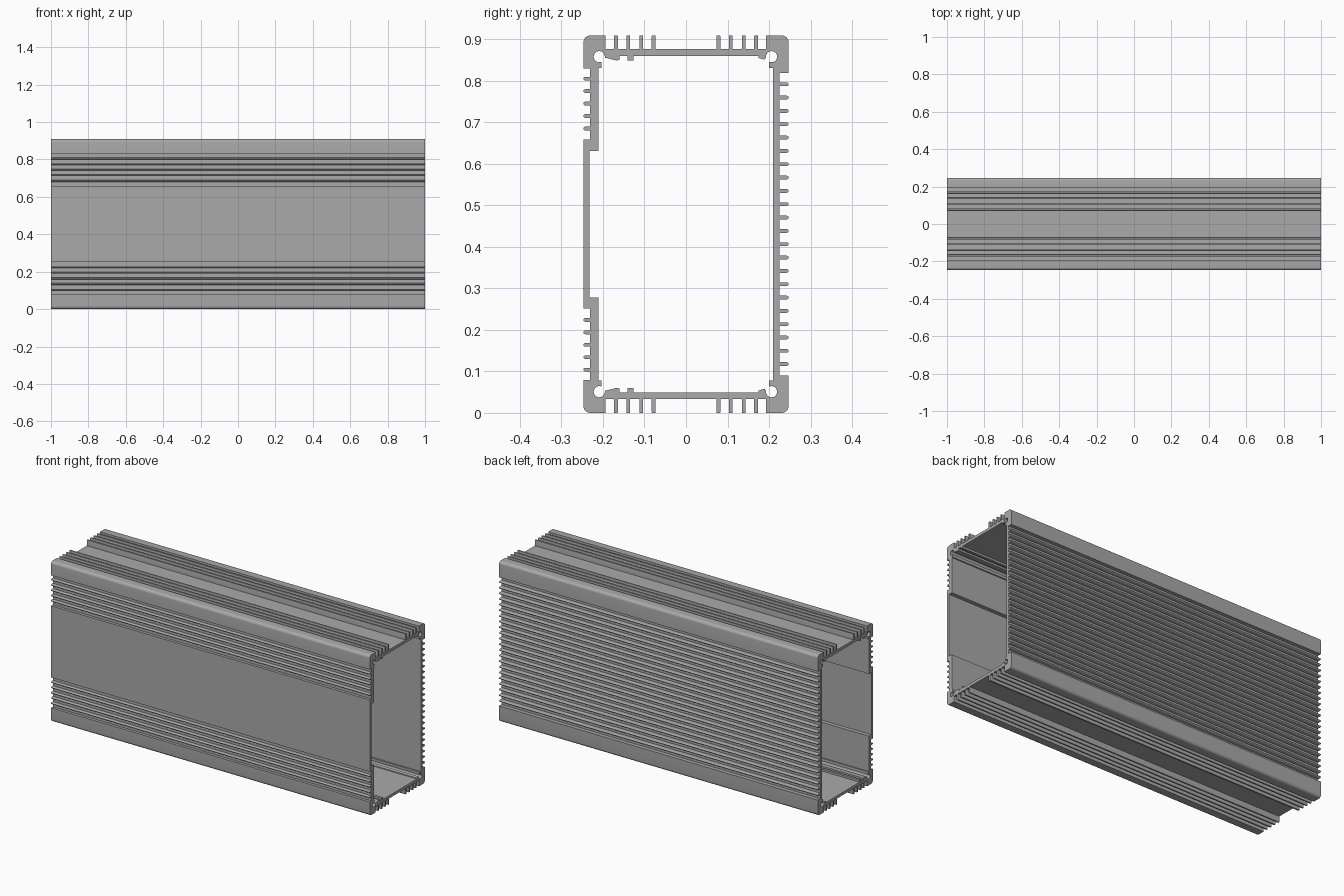
import bpy
import bmesh
from math import radians, sin, cos

cube = bpy.data.objects.get("Cube")
if cube:
    bpy.data.objects.remove(cube, do_unlink=True)

LENGTH = 2.0
MID = 0.4545          # height of the mirror plane of the section
TOP = 0.909
FRONT, BACK = -0.247, 0.247
HALF_FIN = 0.0046


def arc(cy, cz, r, start, end, steps):
    """Points on an arc, angles in degrees."""
    return [(cy + r * cos(radians(start + (end - start) * i / steps)),
             cz + r * sin(radians(start + (end - start) * i / steps)))
            for i in range(steps + 1)]


def fin(root, tip, centre, heading):
    """Round-ended cooling fin; heading is the outward angle of its tip."""
    dy, dz = round(cos(radians(heading))), round(sin(radians(heading)))
    sy, sz = dz * HALF_FIN, -dy * HALF_FIN
    r = HALF_FIN if dy else 0.0015
    flat = HALF_FIN - r

    def place(u, v):      # u along the fin, v across it
        return (u if dy else centre + v * dz, u if dz else centre - v * dy)
    sign = dy + dz
    end = tip - sign * r
    points = [place(root, -HALF_FIN)]
    points += [place(end + sign * r * sin(radians(a)), -flat - r * cos(radians(a)))
               for a in (0, 30, 60, 90)]
    points += [place(end + sign * r * sin(radians(a)), flat + r * cos(radians(a)))
               for a in (90, 60, 30, 0)]
    return points + [place(root, HALF_FIN)]


def mirrored(half):
    """Close a half section by reflecting it in the mid plane."""
    return half + [(y, 2 * MID - z) for y, z in reversed(half)]


# Outer half section: front panel, front fins, corner, top fins, corner, back fins
outer = [(FRONT, 0.658), (-0.231, 0.658)]
for i in range(5):
    outer += fin(-0.231, FRONT, 0.685 + 0.030 * i, 180)
outer += [(-0.231, 0.830), (FRONT, 0.830)]
outer += arc(FRONT + 0.016, TOP - 0.016, 0.016, 180, 90, 6)
outer += [(-0.194, TOP), (-0.194, 0.876)]
for y in (-0.169, -0.139, -0.108, -0.078, 0.078, 0.108, 0.139, 0.169):
    outer += fin(0.876, TOP, y, 90)
outer += [(0.193, 0.876), (0.193, TOP)]
outer += arc(BACK - 0.016, TOP - 0.016, 0.016, 90, 0, 6)
outer += [(BACK, 0.819), (0.225, 0.819)]
for i in reversed(range(11)):
    outer += fin(0.225, BACK, MID + 0.0161 + 0.0321 * i, 0)

# Inner half section: back wall, screw channel, ceiling ribs, screw channel, front step
inner = [(0.210, 0.831), (0.200, 0.831), (0.200, 0.842)]
inner += arc(0.206, 0.858, 0.0135, -115, 190, 18)
inner += [(0.189, 0.851), (0.175, 0.855), (0.175, 0.860)]
inner += [(-0.127, 0.860), (-0.127, 0.849), (-0.141, 0.849), (-0.141, 0.860)]
inner += [(-0.160, 0.860), (-0.160, 0.850), (-0.168, 0.849), (-0.192, 0.855)]
inner += arc(-0.209, 0.858, 0.0135, -10, 295, 18)
inner += [(-0.204, 0.842), (-0.204, 0.831), (-0.211, 0.831)]
inner += [(-0.211, 0.631), (-0.233, 0.631)]

# Extrude the hollow section along the length
curve = bpy.data.curves.new("extruded_housing", "CURVE")
curve.dimensions = "2D"
curve.fill_mode = "BOTH"
curve.extrude = LENGTH / 2
for outline in (mirrored(outer), mirrored(inner)):
    spline = curve.splines.new("POLY")
    spline.points.add(len(outline) - 1)
    for point, (y, z) in zip(spline.points, outline):
        point.co = (y, z, 0, 1)
    spline.use_cyclic_u = True

housing = bpy.data.objects.new("extruded_housing", curve)
housing.rotation_euler = (radians(90), 0, radians(90))
bpy.context.collection.objects.link(housing)
bpy.ops.object.select_all(action="DESELECT")
bpy.context.view_layer.objects.active = housing
housing.select_set(True)
bpy.ops.object.convert(target="MESH")
housing = bpy.context.object
bpy.ops.object.transform_apply(location=False, rotation=True, scale=False)

# Weld the end caps to the walls
bm = bmesh.new()
bm.from_mesh(housing.data)
bmesh.ops.remove_doubles(bm, verts=bm.verts, dist=0.0001)
bmesh.ops.recalc_face_normals(bm, faces=bm.faces)
bm.to_mesh(housing.data)
bm.free()

# Plain aluminium grey
grey = bpy.data.materials.new("aluminium_grey")
grey.use_nodes = True
colour = (0.4, 0.4, 0.4, 1)
grey.diffuse_color = colour
grey.node_tree.nodes["Principled BSDF"].inputs["Base Color"].default_value = colour
housing.data.materials.clear()
housing.data.materials.append(grey)

bpy.ops.object.shade_smooth_by_angle(angle=radians(35))
